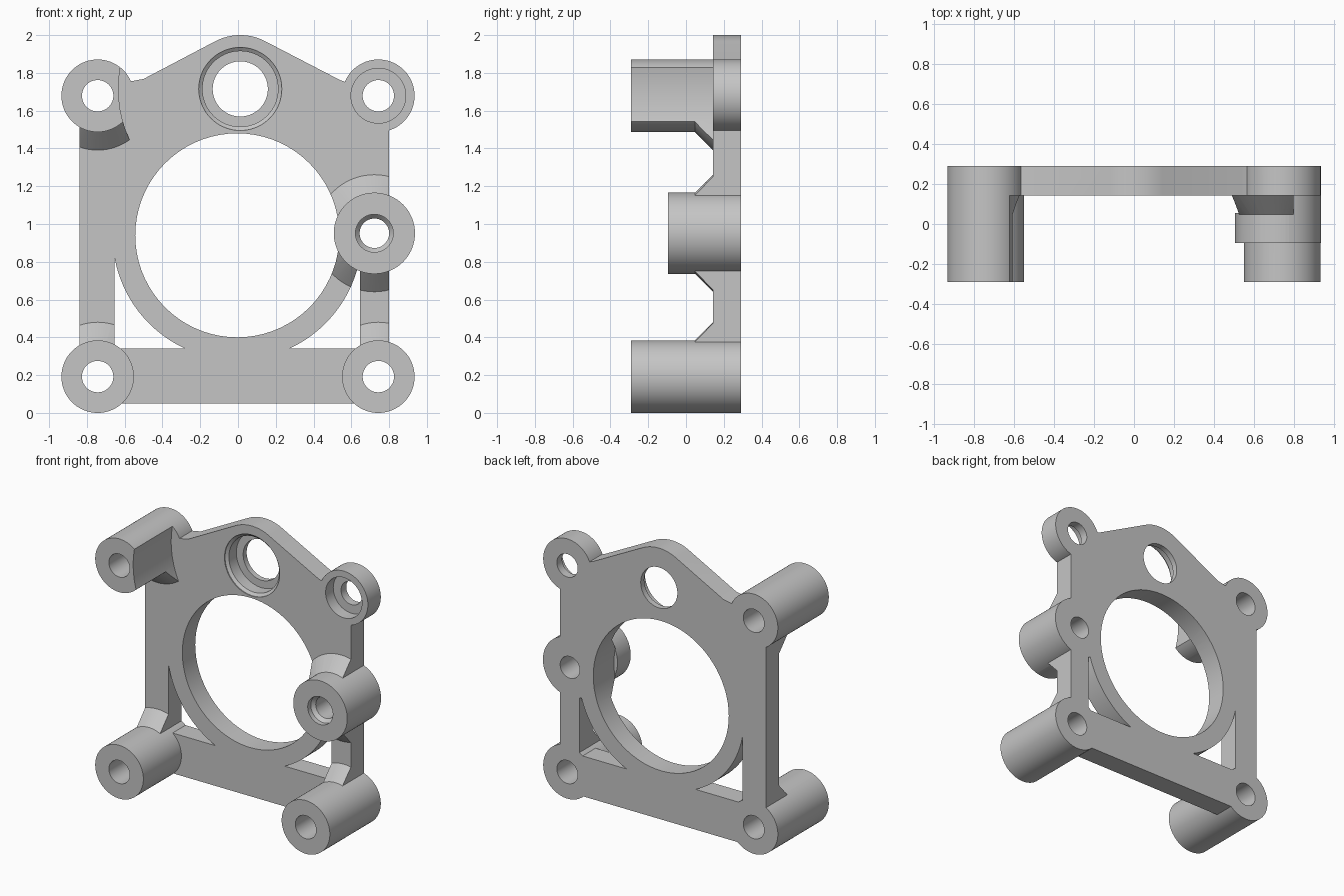
import bpy, bmesh
from math import sin, cos, pi, radians

cube = bpy.data.objects.get("Cube")
if cube:
    bpy.data.objects.remove(cube, do_unlink=True)

BACK, FACE, FRONT = 0.29, 0.143, -0.29     # plate back, plate front, long boss front
SEG = 72


def make_object(name, bm):
    bmesh.ops.recalc_face_normals(bm, faces=bm.faces[:])
    mesh = bpy.data.meshes.new(name)
    bm.to_mesh(mesh)
    bm.free()
    ob = bpy.data.objects.new(name, mesh)
    bpy.context.collection.objects.link(ob)
    return ob


def loft(name, loops):
    """Solid skinned through matching loops of points, capped at both ends."""
    bm = bmesh.new()
    rings = [[bm.verts.new(p) for p in loop] for loop in loops]
    for a, b in zip(rings, rings[1:]):
        for i in range(len(a)):
            j = (i + 1) % len(a)
            bm.faces.new((a[i], a[j], b[j], b[i]))
    bm.faces.new(rings[0])
    bm.faces.new(rings[-1])
    return make_object(name, bm)


def prism(name, points, y0, y1):
    return loft(name, [[(x, y, z) for x, z in points] for y in (y0, y1)])


def turned(name, centre, profile):
    """Turned solid about a front-to-back axis; profile is (y, radius) pairs."""
    cx, cz = centre
    turns = [2 * pi * i / SEG for i in range(SEG)]
    return loft(name, [[(cx + r * cos(t), y, cz + r * sin(t)) for t in turns]
                       for y, r in profile])


def arc(centre, r, start, end, n=24):
    angles = [radians(start + (end - start) * i / n) for i in range(n + 1)]
    return [(centre[0] + r * cos(t), centre[1] + r * sin(t)) for t in angles]


def combine(ob, other, operation):
    """Apply a boolean and discard the second solid."""
    mod = ob.modifiers.new("combine", 'BOOLEAN')
    mod.operation, mod.object, mod.solver = operation, other, 'EXACT'
    graph = bpy.context.evaluated_depsgraph_get()
    graph.update()
    mesh = bpy.data.meshes.new_from_object(ob.evaluated_get(graph))
    ob.modifiers.clear()
    ob.data = mesh
    bpy.data.objects.remove(other, do_unlink=True)


# Key centres
low_left, low_right = (-0.743, 0.192), (0.743, 0.192)
top_left, top_right = (-0.743, 1.679), (0.743, 1.679)
side, bore, bearing = (0.722, 0.951), (-0.004, 0.94), (0.012, 1.715)

# Plate silhouette, deep enough to hold the gussets
outline = [(-0.743, 0.05), (0.743, 0.05), (0.8, 0.2), (0.8, 1.6), top_right,
           (0.56, 1.755), (0.54, 1.762)]
outline += arc(bearing, 0.285, 62, 118)
outline += [(-0.5, 1.768), (-0.57, 1.755), top_left, (-0.84, 1.6), (-0.84, 0.2)]
bracket = prism("bearing_bracket", outline, -0.05, BACK)

# Main bore
combine(bracket, turned("bore_cutter", bore, [(-0.5, 0.54), (0.5, 0.54)]), 'DIFFERENCE')

# Corner windows between the ring, the uprights and the bottom bar
for sign in (-1, 1):
    window = [(bore[0] + sign * 0.65, 0.34)]
    window += [(bore[0] + sign * (x - bore[0]), z)
               for x, z in arc(bore, 0.66, -65.4, -10)]
    combine(bracket, prism("window_cutter", window, -0.5, 0.5), 'DIFFERENCE')

# Slab plus conical gussets decides how far forward the silhouette reaches
reach = prism("reach", [(-1.2, -0.2), (1.2, -0.2), (1.2, 2.2), (-1.2, 2.2)], FACE, 0.4)
for centre, r in ((low_left, 0.288), (low_right, 0.288), (top_left, 0.288), (side, 0.31)):
    gusset = turned("gusset", centre, [(0.0, r - FACE), (FACE + 0.02, r + 0.02)])
    if centre[1] < 0.5:
        bar = prism("bar_cutter", [(-1.2, -0.3), (1.2, -0.3), (1.2, 0.34), (-1.2, 0.34)],
                    -0.5, 0.5)
        combine(gusset, bar, 'DIFFERENCE')
    combine(reach, gusset, 'UNION')
combine(bracket, reach, 'INTERSECT')

# Bosses; the side boss is relieved behind its front part to clear the bore
for centre, r, front in ((low_left, 0.192, FRONT), (low_right, 0.192, FRONT),
                         (top_left, 0.192, FRONT), (top_right, 0.192, FACE),
                         (side, 0.215, -0.095)):
    boss = turned("boss", centre, [(front, r), (BACK, r)])
    if centre == side:
        combine(boss, turned("relief_cutter", bore, [(0.055, 0.543), (0.5, 0.543)]),
                'DIFFERENCE')
    combine(bracket, boss, 'UNION')

# Holes, counterbores and the clearance around the bearing
cuts = [
    (bearing, [(-0.4, 0.645), (FACE, 0.645)]),
    (bearing, [(0.1, 0.22), (0.15, 0.22), (0.165, 0.2), (0.25, 0.2),
               (0.25, 0.146), (0.4, 0.146)]),
    (top_right, [(0.1, 0.145), (0.23, 0.145), (0.23, 0.083), (0.4, 0.083)]),
    (side, [(-0.2, 0.1), (-0.06, 0.1), (-0.035, 0.078), (0.4, 0.078)]),
]
cuts += [(c, [(-0.4, 0.083), (0.4, 0.083)]) for c in (low_left, low_right, top_left)]
for centre, profile in cuts:
    combine(bracket, turned("hole_cutter", centre, profile), 'DIFFERENCE')

# Material
grey = bpy.data.materials.new("plain_grey")
grey.use_nodes = True
colour = (0.56, 0.56, 0.56, 1)
grey.diffuse_color = colour
grey.node_tree.nodes["Principled BSDF"].inputs["Base Color"].default_value = colour
bracket.data.materials.clear()
bracket.data.materials.append(grey)

# Smooth round walls, crisp edges
bpy.ops.object.select_all(action='DESELECT')
bracket.select_set(True)
bpy.context.view_layer.objects.active = bracket
bpy.ops.object.shade_smooth_by_angle(angle=radians(25))
